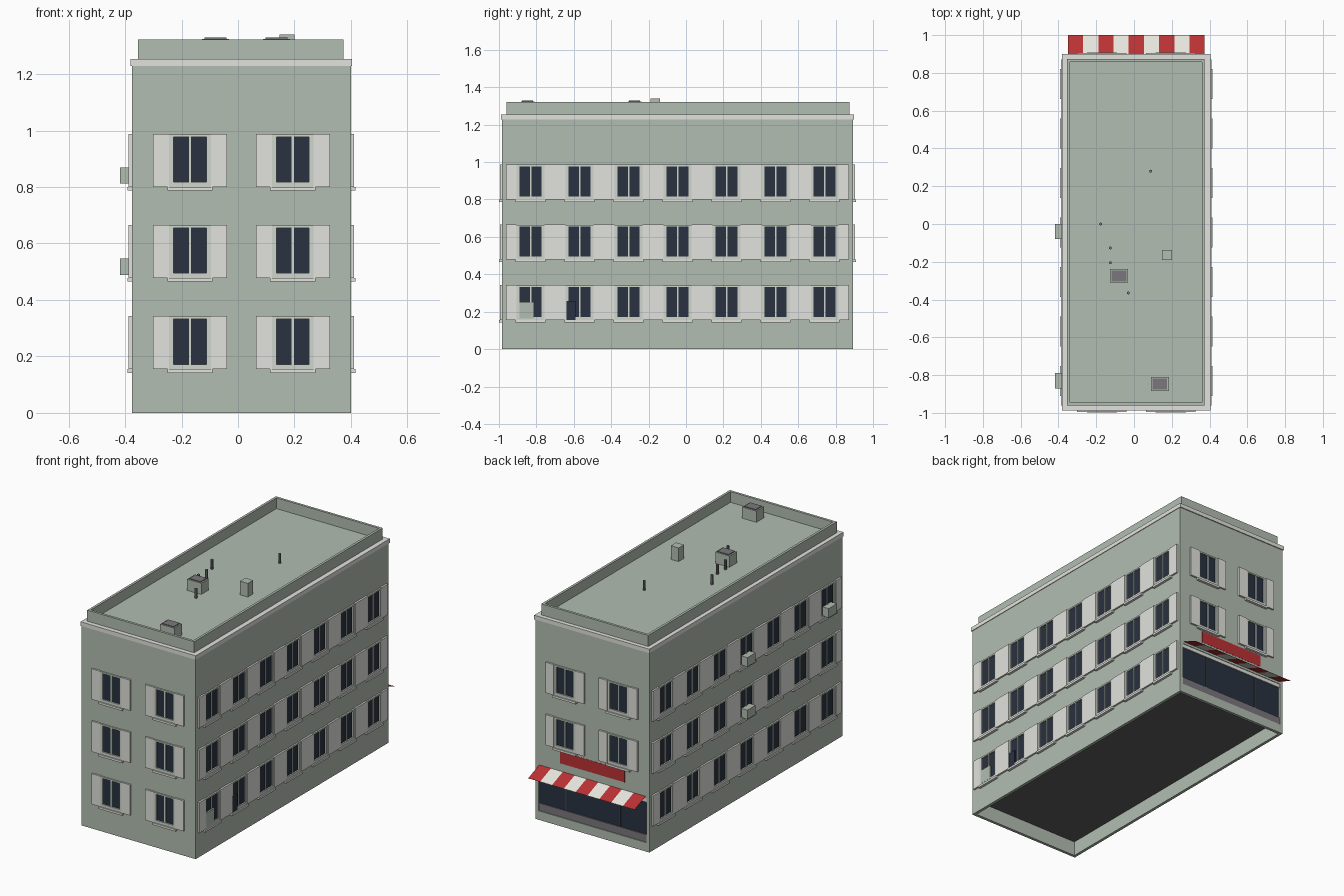
import bpy
import bmesh
from mathutils import Matrix, Vector

if "Cube" in bpy.data.objects:
    bpy.data.objects.remove(bpy.data.objects["Cube"])


def material(name, r, g, b):
    col = [((c / 255 + 0.055) / 1.055) ** 2.4 for c in (r, g, b)] + [1]
    m = bpy.data.materials.new(name)
    m.use_nodes = True
    m.diffuse_color = col
    bsdf = m.node_tree.nodes["Principled BSDF"]
    bsdf.inputs["Base Color"].default_value = col
    bsdf.inputs["Roughness"].default_value = 0.8
    return m


WALL = material("sage wall", 178, 190, 177)
TRIM = material("pale trim", 226, 227, 221)
FRAME = material("window frame", 208, 214, 204)
GLASS = material("dark glass", 41, 50, 65)
RED = material("awning red", 188, 50, 52)
WHITE = material("awning white", 232, 232, 224)
GREY = material("vent grey", 122, 119, 125)
CEILING = material("underside grey", 97, 94, 97)
METAL = material("dark metal", 62, 64, 66)


def finish(name, bm, *mats):
    mesh = bpy.data.meshes.new(name)
    bm.to_mesh(mesh)
    bm.free()
    for m in mats:
        mesh.materials.append(m)
    ob = bpy.data.objects.new(name, mesh)
    bpy.context.collection.objects.link(ob)
    return ob


def add_box(bm, lo, hi):
    lo, hi = Vector(lo), Vector(hi)
    mat = Matrix.Translation((lo + hi) / 2) @ Matrix.Diagonal((hi - lo).to_4d())
    mat[3][3] = 1
    bmesh.ops.create_cube(bm, size=1, matrix=mat)


def boxes(name, spans, mat):
    bm = bmesh.new()
    for lo, hi in spans:
        add_box(bm, lo, hi)
    return finish(name, bm, mat)


def tray(name, lo, hi, side, rim, depth, mats):
    """Box whose top (side 1) or bottom (side -1) is sunk inside a rim."""
    bm = bmesh.new()
    add_box(bm, lo, hi)
    bm.normal_update()
    face = next(f for f in bm.faces if f.normal.z * side > 0.9)
    bmesh.ops.inset_region(bm, faces=[face], thickness=rim, use_even_offset=True)
    sunk = bmesh.ops.extrude_discrete_faces(bm, faces=[face])["faces"][0]
    bmesh.ops.translate(bm, verts=sunk.verts, vec=(0, 0, -side * depth))
    sunk.material_index = len(mats) - 1
    return finish(name, bm, *mats)


# Main block, cornice and roof parapet
X0, X1, Y0, Y1 = -0.376, 0.4, -0.983, 0.893
CX, CY = (X0 + X1) / 2, (Y0 + Y1) / 2
walls = tray("walls", (X0, Y0, 0), (X1, Y1, 1.25), -1, 0.018, 0.09, (WALL, CEILING))
boxes("cornice", [((X0 - 0.004, Y0 - 0.005, 1.229), (X1 + 0.004, Y1 + 0.006, 1.254))], TRIM)
tray("parapet", (X0 + 0.022, Y0 + 0.023, 1.25), (X1 - 0.026, Y1 - 0.02, 1.322),
     1, 0.015, 0.066, (WALL,))

# Facades: a span along the wall, outward depth and height become a box
FACADES = {
    "front": lambda u, d, z: (CX + u, Y0 - d, z),
    "back": lambda u, d, z: (CX + u, Y1 + d, z),
    "left": lambda u, d, z: (X1 + d, CY + u, z),
    "right": lambda u, d, z: (X0 - d, CY + u, z),
}


def span(side, u0, u1, depth, z0, z1, back=-0.004):
    a, b = FACADES[side](u0, back, z0), FACADES[side](u1, depth, z1)
    return tuple(map(min, a, b)), tuple(map(max, a, b))


# Windows with frames, sills and paired shutters
FLOORS = [0.155, 0.478, 0.8]
SHORT = [-0.182, 0.182]
LONG = [0.262 * i for i in range(-3, 4)]
for side in FACADES:
    shutters, frames, sills, panes = [], [], [], []
    for z in FLOORS[1:] if side == "back" else FLOORS:
        for u in SHORT if side in ("front", "back") else LONG:
            for s in (-1, 1):
                shutters.append(span(side, u + s * 0.074, u + s * 0.131, 0.011, z, z + 0.188))
                frames.append(span(side, u + s * 0.058, u + s * 0.074, 0.009, z, z + 0.186))
            frames.append(span(side, u - 0.004, u + 0.004, 0.006, z, z + 0.18))
            frames.append(span(side, u - 0.058, u + 0.058, 0.009, z, z + 0.017))
            frames.append(span(side, u - 0.058, u + 0.058, 0.009, z + 0.177, z + 0.186))
            panes.append(span(side, u - 0.058, u + 0.058, 0.001, z + 0.015, z + 0.178))
            sills.append(span(side, u - 0.08, u + 0.08, 0.016, z - 0.013, z))
    boxes(side + "_shutters", shutters, TRIM)
    boxes(side + "_window_frames", frames, FRAME)
    boxes(side + "_sills", sills, TRIM)
    boxes(side + "_window_glass", panes, GLASS)

# Loose panels on the ground floor of the left facade
boxes("pale_panel", [span("left", -0.846, -0.768, 0.010, 0.165, 0.252)], WALL)
boxes("dark_panel", [span("left", -0.594, -0.547, 0.010, 0.157, 0.257)], GLASS)

# Window air conditioners on the right facade
boxes("air_conditioners", [span("right", y - 0.04, y + 0.04, 0.042, z, z + 0.057)
                           for y, z in ((0.005, 0.812), (0.005, 0.489), (-0.785, 0.812))], WALL)

# Shopfront recessed into the back wall
cutter = boxes("shop_cutter", [span("back", -0.368, 0.368, 0.02, 0.055, 0.325, -0.012)], WALL)
cutter.hide_render = True
cut = walls.modifiers.new("shop_opening", "BOOLEAN")
cut.operation, cut.solver, cut.object = "DIFFERENCE", "EXACT", cutter
bpy.context.view_layer.objects.active = walls
bpy.ops.object.modifier_apply(modifier=cut.name)
bpy.data.objects.remove(cutter)
boxes("shop_glass", [span("back", -0.366, 0.366, -0.009, 0.1, 0.305, -0.013)], GLASS)
boxes("shop_base", [span("back", -0.366, 0.366, -0.003, 0.056, 0.102, -0.013)], GREY)
boxes("shop_header", [span("back", -0.367, 0.367, -0.002, 0.302, 0.324, -0.013)], TRIM)
boxes("shop_mullions", [span("back", u - 0.004, u + 0.004, -0.005, 0.1, 0.303, -0.013)
                        for u in (-0.185, 0.185)], METAL)
boxes("sign_board", [span("back", -0.221, 0.221, 0.001, 0.387, 0.46)], RED)

# Striped awning: a thin sloping sheet
bm = bmesh.new()
STRIPES = 9
rows = []
for i in range(STRIPES + 1):
    x = CX - 0.362 + 0.724 * i / STRIPES
    rows.append((bm.verts.new((x, Y1, 0.339)), bm.verts.new((x, 1.0, 0.297))))
for i, (a, b) in enumerate(zip(rows, rows[1:])):
    bm.faces.new((a[0], a[1], b[1], b[0])).material_index = i % 2
bmesh.ops.recalc_face_normals(bm, faces=bm.faces)
bm.normal_update()
if bm.faces[:][0].normal.z < 0:
    bmesh.ops.reverse_faces(bm, faces=bm.faces[:])
finish("awning", bm, RED, WHITE)

# Roof units with grilles, a flue box and pipes
ROOF = 1.255
UNITS = [(-0.08, -0.275), (0.137, -0.847)]
boxes("roof_units", [((x - 0.048, y - 0.036, ROOF), (x + 0.048, y + 0.036, 1.325))
                     for x, y in UNITS], WALL)
boxes("roof_grilles", [((x - 0.039, y - 0.03, 1.32), (x + 0.039, y + 0.03, 1.33))
                       for x, y in UNITS], GREY)
boxes("flue_box", [((0.147, -0.19, ROOF), (0.2, -0.138, 1.34))], WALL)
bm = bmesh.new()
for x, y in ((0.088, 0.28), (-0.177, 0.0), (-0.125, -0.127), (-0.125, -0.205), (-0.03, -0.365)):
    bmesh.ops.create_cone(bm, cap_ends=True, segments=8, radius1=0.008, radius2=0.008,
                          depth=0.06, matrix=Matrix.Translation((x, y, ROOF + 0.03)))
finish("roof_pipes", bm, GREY)
